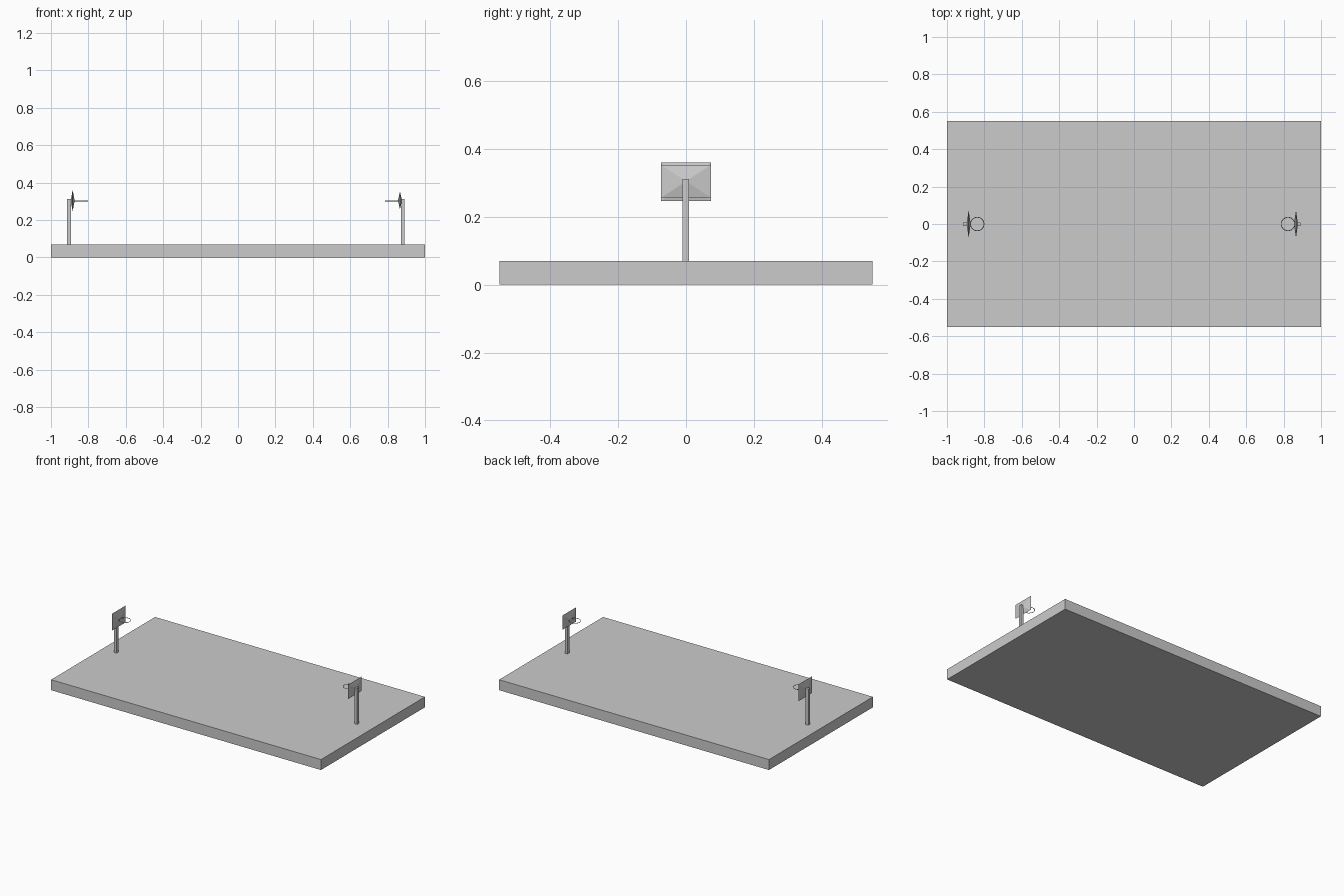
import bpy, bmesh, math

if "Cube" in bpy.data.objects:
    bpy.data.objects.remove(bpy.data.objects["Cube"])


def make(name, bm):
    bmesh.ops.recalc_face_normals(bm, faces=bm.faces)
    me = bpy.data.meshes.new(name)
    bm.to_mesh(me)
    bm.free()
    ob = bpy.data.objects.new(name, me)
    bpy.context.collection.objects.link(ob)
    return ob


def box(name, x0, x1, y0, y1, z0, z1):
    bm = bmesh.new()
    bmesh.ops.create_cube(bm, size=1)
    for v in bm.verts:
        v.co = (x0 + (v.co.x + .5) * (x1 - x0),
                y0 + (v.co.y + .5) * (y1 - y0),
                z0 + (v.co.z + .5) * (z1 - z0))
    return make(name, bm)


# Thin board whose two faces are shallow pyramids
def backboard(name, x, half_y, z0, z1, depth):
    bm = bmesh.new()
    zc = (z0 + z1) / 2
    rim = [bm.verts.new((x, y, z)) for y, z in
           ((-half_y, z0), (half_y, z0), (half_y, z1), (-half_y, z1))]
    for d in (-depth, depth):
        apex = bm.verts.new((x + d, 0, zc))
        for i in range(4):
            bm.faces.new((rim[i], rim[(i + 1) % 4], apex))
    return make(name, bm)


# Hoop: a thin ring swept around a circle
def hoop(name, x, z, radius, tube, n=24, m=4):
    bm = bmesh.new()
    rings = []
    for i in range(n):
        a = 2 * math.pi * i / n
        ring = []
        for j in range(m):
            b = 2 * math.pi * j / m
            r = radius + tube * math.cos(b)
            ring.append(bm.verts.new((x + r * math.cos(a), r * math.sin(a),
                                      z + tube * math.sin(b))))
        rings.append(ring)
    for i in range(n):
        p, q = rings[i], rings[(i + 1) % n]
        for j in range(m):
            k = (j + 1) % m
            bm.faces.new((p[j], q[j], q[k], p[k]))
    return make(name, bm)


# Court slab
box("court_slab", -1, 1, -0.55, 0.55, 0, 0.07)

# Two goals: side, post x range, board x, board z range, hoop centre x
for side, px0, px1, bx, z0, z1, hx in (
        ("left", -0.913, -0.893, -0.884, 0.247, 0.36, -0.838),
        ("right", 0.872, 0.89, 0.866, 0.257, 0.353, 0.823)):
    box(side + "_post", px0, px1, -0.01, 0.009, 0.07, 0.312)
    backboard(side + "_backboard", bx, 0.073, z0, z1, 0.011)
    hoop(side + "_hoop", hx, 0.302, 0.036, 0.002)
